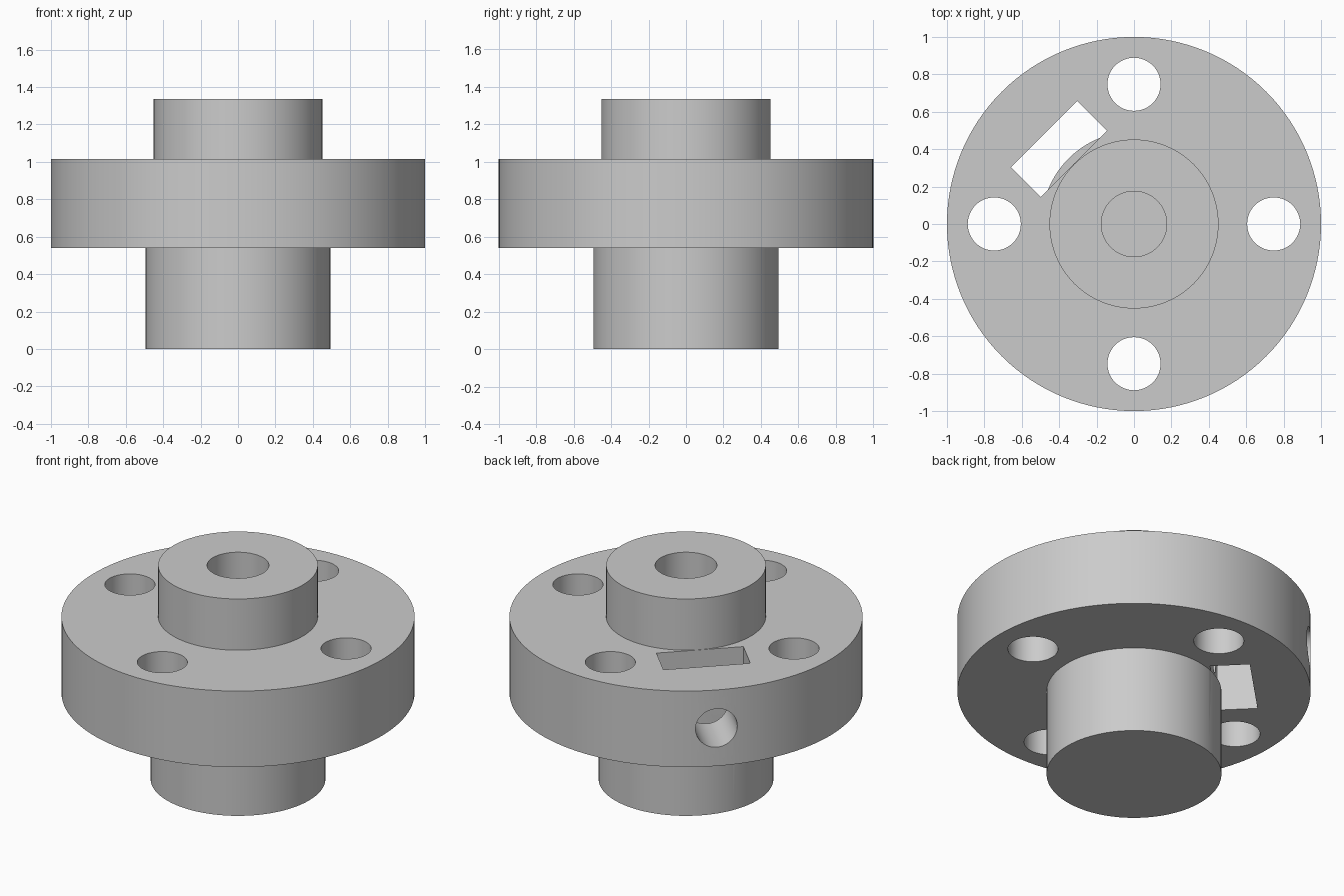
import bpy
from math import cos, sin, pi, radians
from mathutils import Matrix

default = bpy.data.objects.get("Cube")
if default:
    bpy.data.objects.remove(default, do_unlink=True)

grey = bpy.data.materials.new("plain grey")
grey.use_nodes = True
colour = (0.6, 0.6, 0.6, 1)
grey.diffuse_color = colour
grey.node_tree.nodes["Principled BSDF"].inputs["Base Color"].default_value = colour


def cylinder(name, radius, z0, z1, x=0, y=0, sides=96):
    bpy.ops.mesh.primitive_cylinder_add(vertices=sides, radius=radius, depth=z1 - z0,
                                        location=(x, y, (z0 + z1) / 2))
    ob = bpy.context.object
    ob.name = name
    ob.data.materials.append(grey)
    return ob


def boolean(target, other, operation):
    mod = target.modifiers.new(operation.title(), 'BOOLEAN')
    mod.operation = operation
    mod.solver = 'EXACT'
    mod.object = other
    bpy.context.view_layer.objects.active = target
    bpy.ops.object.modifier_apply(modifier=mod.name)
    bpy.data.objects.remove(other, do_unlink=True)


FLANGE_LOW, FLANGE_TOP, TOP = 0.54, 1.015, 1.335
MID = (FLANGE_LOW + FLANGE_TOP) / 2
outward = radians(135)          # direction of the nut slot and screw hole

# Flange with four bolt holes
hub = cylinder("flanged_hub", 1, FLANGE_LOW, FLANGE_TOP, sides=128)
for i in range(4):
    a = i * pi / 2
    boolean(hub, cylinder("bolt_hole", 0.142, 0.4, 1.2, 0.747 * cos(a), 0.747 * sin(a), 48),
            'DIFFERENCE')

# Nut slot through the flange
bpy.ops.mesh.primitive_cube_add(size=1)
slot = bpy.context.object
slot.data.transform(Matrix.Rotation(outward, 4, 'Z') @ Matrix.Translation((0.567, 0, MID))
                    @ Matrix.Diagonal((0.226, 0.5, 0.8, 1)))
slot.data.materials.append(grey)
boolean(hub, slot, 'DIFFERENCE')

# Lower and upper bosses
boolean(hub, cylinder("lower_boss", 0.495, 0, FLANGE_LOW), 'UNION')
boolean(hub, cylinder("upper_boss", 0.452, FLANGE_TOP - 0.1, TOP), 'UNION')

# Blind shaft bore from the top
boolean(hub, cylinder("shaft_bore", 0.175, FLANGE_LOW, TOP + 0.1, sides=64), 'DIFFERENCE')

# Radial screw hole from the rim to the bore
screw = cylinder("screw_hole", 0.12, 0.05, 1.2, sides=48)
screw.data.transform(Matrix.Rotation(outward, 4, 'Z') @ Matrix.Translation((0, 0, MID))
                     @ Matrix.Rotation(pi / 2, 4, 'Y') @ Matrix.Translation(screw.location))
screw.location = (0, 0, 0)
boolean(hub, screw, 'DIFFERENCE')

bpy.ops.object.select_all(action='DESELECT')
hub.select_set(True)
bpy.context.view_layer.objects.active = hub
bpy.ops.object.transform_apply(location=True, rotation=True, scale=True)
bpy.ops.object.shade_smooth_by_angle(angle=radians(30))
